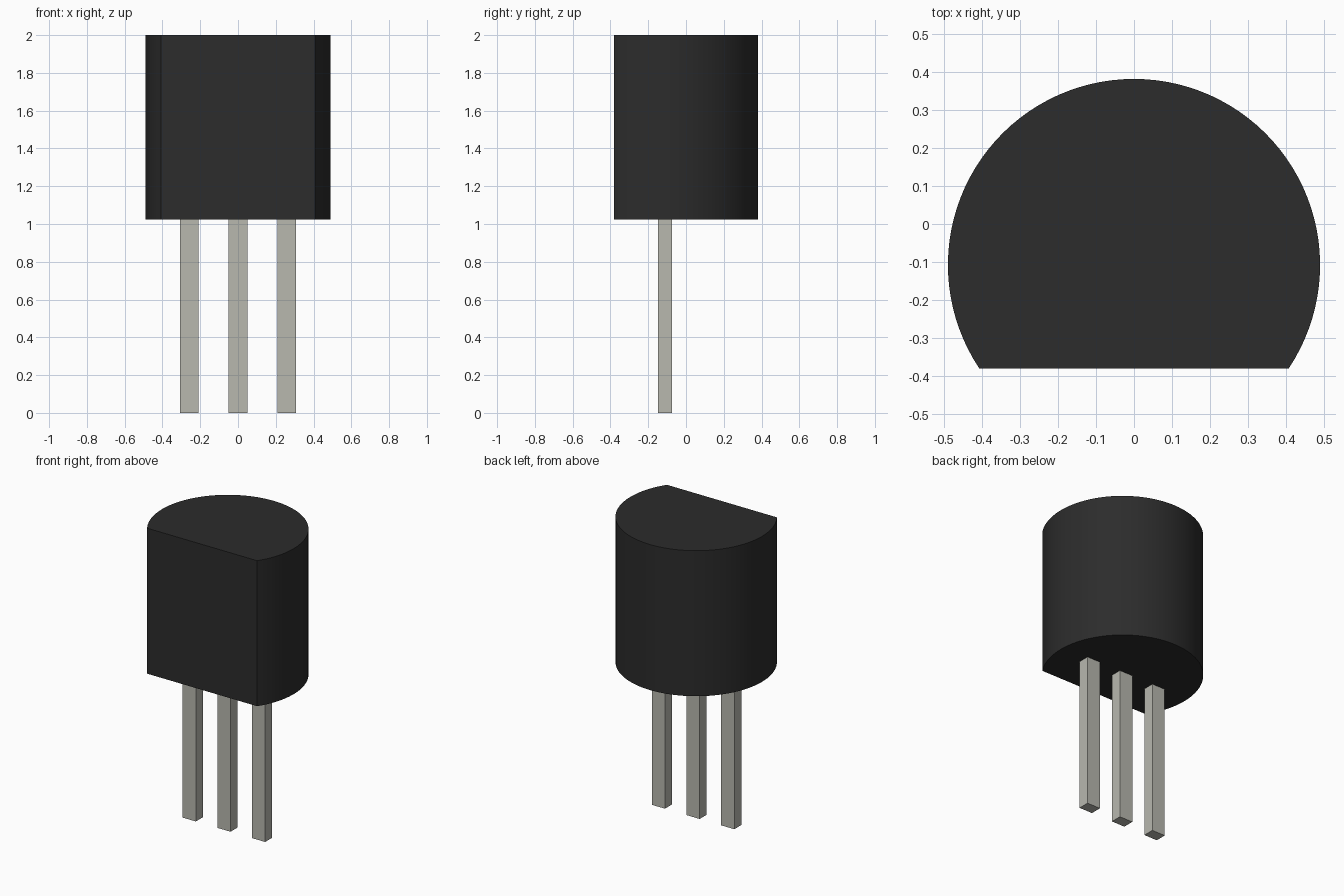
import bpy, bmesh, math

if "Cube" in bpy.data.objects:
    bpy.data.objects.remove(bpy.data.objects["Cube"])


def material(name, color):
    m = bpy.data.materials.new(name)
    m.diffuse_color = color
    m.use_nodes = True
    m.node_tree.nodes["Principled BSDF"].inputs["Base Color"].default_value = m.diffuse_color
    return m


def finish(bm, name, mat):
    bmesh.ops.recalc_face_normals(bm, faces=bm.faces)
    mesh = bpy.data.meshes.new(name)
    bm.to_mesh(mesh)
    bm.free()
    mesh.materials.append(mat)
    obj = bpy.data.objects.new(name, mesh)
    bpy.context.collection.objects.link(obj)
    return obj


black = material("black_plastic", (0.025, 0.025, 0.025, 1))
metal = material("dull_metal", (0.48, 0.48, 0.43, 1))

# Case: round profile cut by a flat front, extruded upwards
R, CY, FRONT, BOTTOM, TOP = 0.49, -0.108, -0.38, 1.025, 2.0
start = math.asin((FRONT - CY) / R)
sweep = math.pi - 2 * start
SEGS = 72
bm = bmesh.new()
ring = []
for i in range(SEGS + 1):
    a = start + sweep * i / SEGS
    ring.append(bm.verts.new((R * math.cos(a), CY + R * math.sin(a), BOTTOM)))
base = bm.faces.new(ring)
new = bmesh.ops.extrude_face_region(bm, geom=[base], use_keep_orig=True)["geom"]
bmesh.ops.translate(bm, vec=(0, 0, TOP - BOTTOM),
                    verts=[v for v in new if isinstance(v, bmesh.types.BMVert)])
case = finish(bm, "case", black)
bpy.context.view_layer.objects.active = case
case.select_set(True)
bpy.ops.object.shade_smooth_by_angle(angle=math.radians(30))
case.select_set(False)

# Three square-cut leads, seated slightly inside the case
LEAD_TOP = BOTTOM + 0.01
for name, x in (("left_lead", -0.257), ("middle_lead", 0), ("right_lead", 0.257)):
    bm = bmesh.new()
    bmesh.ops.create_cube(bm, size=1)
    bmesh.ops.scale(bm, vec=(0.098, 0.075, LEAD_TOP), verts=bm.verts)
    bmesh.ops.translate(bm, vec=(x, -0.112, LEAD_TOP / 2), verts=bm.verts)
    finish(bm, name, metal)
